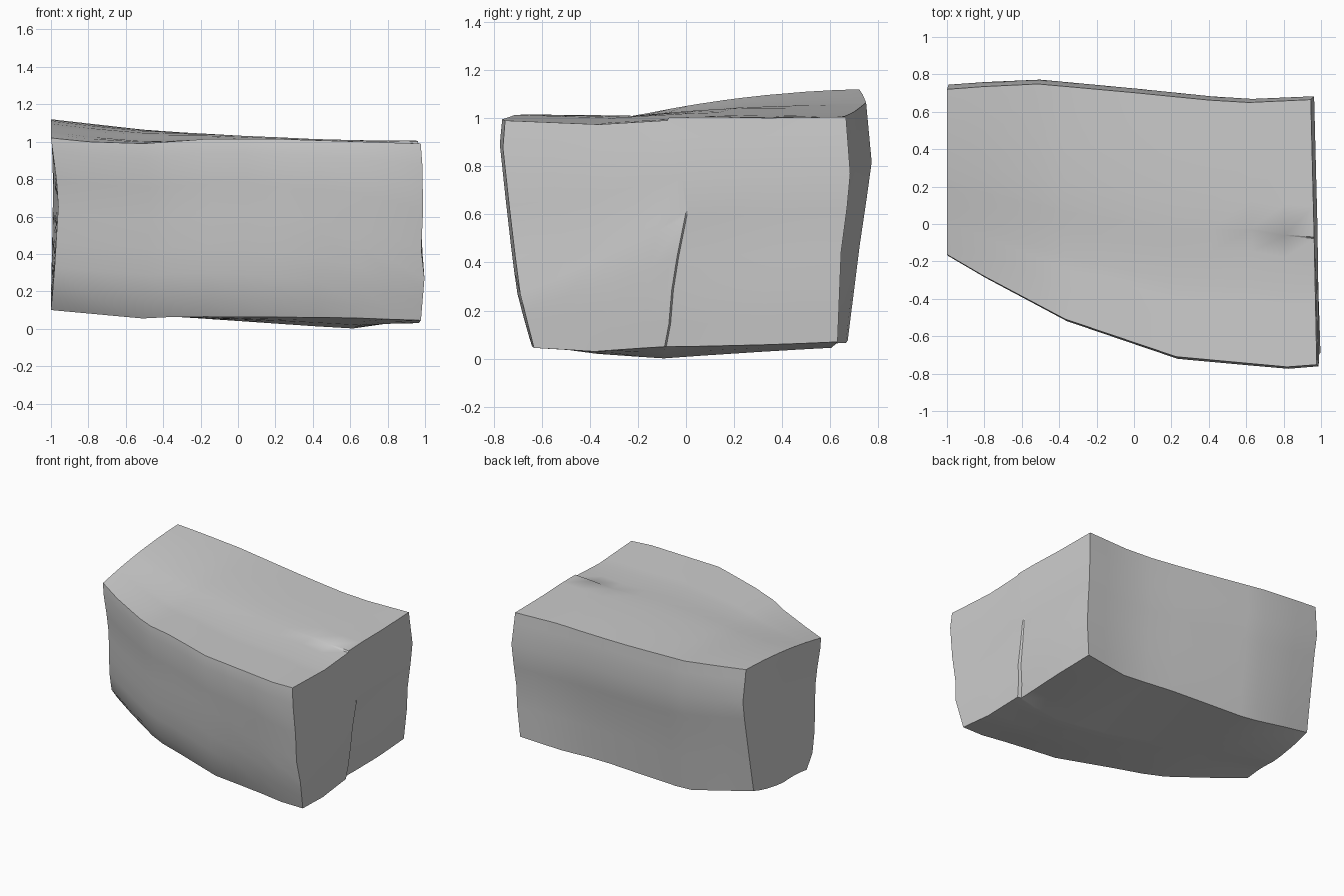
import bpy
import bmesh
from mathutils import Vector

cube = bpy.data.objects.get("Cube")
if cube:
    bpy.data.objects.remove(cube, do_unlink=True)


def lerp(a, b, t):
    return a + (b - a) * t


def curve(points, t):
    """Piecewise linear profile."""
    for (t0, a), (t1, b) in zip(points, points[1:]):
        if t <= t1:
            return lerp(a, b, max(0, (t - t0) / (t1 - t0)))
    return points[-1][1]


# Plan outline of the long sides, by x
FRONT = [(-1, -.175), (-.8, -.29), (-.36, -.52), (.24, -.72), (.85, -.775), (1, -.762)]
BACK = [(-1, .745), (-.55, .778), (0, .73), (.6, .672), (1, .69)]
# How the sides lean and bow, by height
FRONT_LEAN_LEFT = [(0, .18), (.1, .1), (.25, .06), (.5, .03), (.9, 0), (1, .012)]
FRONT_LEAN_RIGHT = [(0, .13), (.25, .07), (.55, .035), (.92, -.003), (1, .01)]
BACK_LEAN_LEFT = [(0, -.115), (.75, 0), (1, -.025)]
BACK_LEAN_RIGHT = [(0, -.06), (.4, -.045), (.72, -.005), (1, -.025)]
RIGHT_BOW = [(0, -.03), (.25, -.01), (.4, -.01), (.75, .005), (1, -.013)]
LEFT_BOW = [(0, 0), (.2, .012), (.65, .03), (1, 0)]
# Top and bottom edge heights, by x
TOP_FRONT = [(-1, 1.02), (-.8, 1), (-.5, .99), (-.15, 1.015), (.2, 1.015), (1, .99)]
TOP_BACK = [(-1, 1.12), (-.5, 1.065), (0, 1.03), (.4, 1.01), (1, 1.005)]
TOP_DIP = [(0, 0), (.25, -.02), (.5, 0), (1, 0)]
LOW_FRONT = [(-1, .1), (-.5, .055), (-.3, .065), (.6, .06), (1, .045)]
LOW_BACK = [(-1, .18), (-.45, .065), (.3, .065), (.67, .045), (1, .07)]
LOW_MID = [(-1, .11), (.65, 0), (1, .05)]
LOW_TENT = [(0, 0), (.43, 1), (1, 0)]
# Fracture on the right end: a slanting crack and ledge around a raised wedge
CRACK_SHIFT = [(0, 0), (.1, .03), (.25, .06), (.6, .13), (1, .065)]
CRACK_REACH = [(0, 0), (.83, 1.8), (1, 1)]
BEHIND_CRACK = [(.43, 0), (.436, 1), (.75, 0)]
WEDGE = [(0, .018), (.43, .007), (.436, 0)]


def stone_point(u, v, w):
    """Map a unit box point to the weathered block."""
    s = 2 * u - 1
    row = w
    slant = -.35 if row < .6 else -.2
    w += curve([(0, 0), (.6, 1), (1, 0)], row) * curve([(0, slant), (.43, 0)], v) * u ** 4
    x = lerp(-1 + curve(LEFT_BOW, w) * (1.4 - v),
             lerp(.99, .958, v) + curve(RIGHT_BOW, w), u)
    front = curve(FRONT, s) + lerp(curve(FRONT_LEAN_LEFT, w), curve(FRONT_LEAN_RIGHT, w), u)
    back = curve(BACK, s) + lerp(curve(BACK_LEAN_LEFT, w), curve(BACK_LEAN_RIGHT, w), u)
    y = lerp(front, back, v)
    top = lerp(curve(TOP_FRONT, s), curve(TOP_BACK, s), v)
    top += curve(TOP_DIP, v) * min(1, 3 * u) + .02 * (1 - u) * 4 * v * (1 - v)
    low = lerp(curve(LOW_FRONT, s), curve(LOW_BACK, s), v)
    low = lerp(low, curve(LOW_MID, s), curve(LOW_TENT, v))
    low -= .02 * u ** 4 * curve([(0, 0), (.2, 1), (.43, 0)], v)
    z = lerp(low, top, w)
    y += curve(CRACK_SHIFT, row) * curve(LOW_TENT, v) * curve(CRACK_REACH, u)
    behind = curve(BEHIND_CRACK, v)
    if u == 1:
        x -= .02 * behind * max(0, 1 - row / .6)
        if row < .6:
            x += curve(WEDGE, v)
    if w == 1:
        z += .011 * behind * max(0, (u - .83) / .17)
    return Vector((x, y, z))


US = [0, .1, .25, .32, .42, .52, .62, .72, .83, .92, 1]
VS = [0, .12, .2, .25, .36, .43, .436, .56, .75, .88, 1]
WS = [0, .1, .25, .4, .57, .6, .75, .92, 1]
AXES = (US, VS, WS)

# Stone block: six gridded sides sharing their border vertices
bm = bmesh.new()
verts = {}


def vert(key):
    if key not in verts:
        verts[key] = bm.verts.new(stone_point(*(a[i] for a, i in zip(AXES, key))))
    return verts[key]


for axis in range(3):
    a, b = (axis + 1) % 3, (axis + 2) % 3
    for end in (0, len(AXES[axis]) - 1):
        for i in range(len(AXES[a]) - 1):
            for j in range(len(AXES[b]) - 1):
                quad = []
                for di, dj in ((0, 0), (1, 0), (1, 1), (0, 1)):
                    key = [0, 0, 0]
                    key[axis], key[a], key[b] = end, i + di, j + dj
                    quad.append(vert(tuple(key)))
                bm.faces.new(quad if end else quad[::-1])
bmesh.ops.recalc_face_normals(bm, faces=bm.faces)
mesh = bpy.data.meshes.new("stone_block")
bm.to_mesh(mesh)
bm.free()

stone = bpy.data.materials.new("stone_grey")
stone.use_nodes = True
colour = (.6, .6, .6, 1)
stone.diffuse_color = colour
for node in stone.node_tree.nodes:
    if node.type == 'BSDF_PRINCIPLED':
        node.inputs["Base Color"].default_value = colour
mesh.materials.append(stone)

block = bpy.data.objects.new("stone_block", mesh)
bpy.context.collection.objects.link(block)
bpy.ops.object.select_all(action='DESELECT')
block.select_set(True)
bpy.context.view_layer.objects.active = block
bpy.ops.object.shade_smooth_by_angle(angle=.5)
